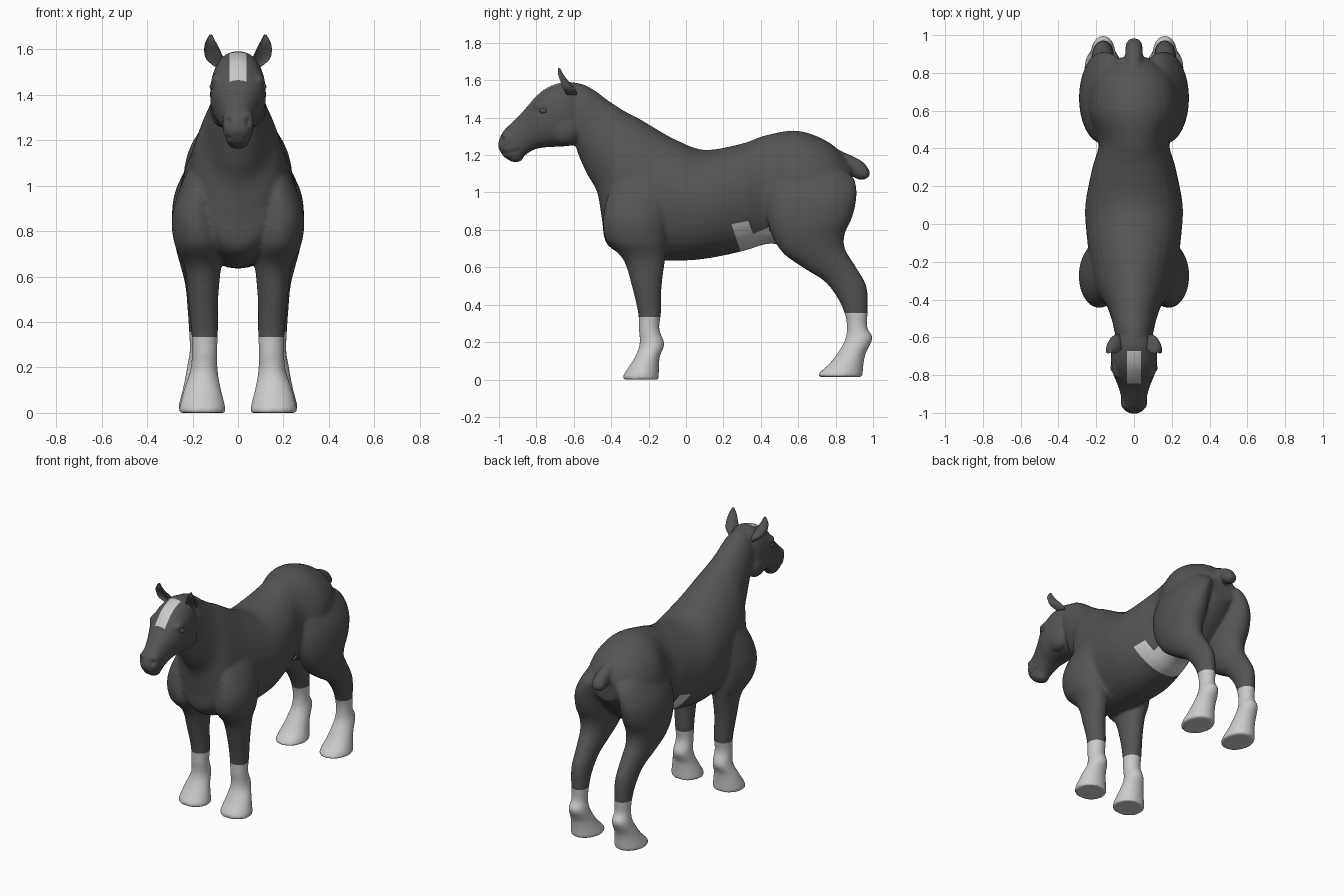
import bpy, bmesh, math
from mathutils import Vector

if "Cube" in bpy.data.objects:
    bpy.data.objects.remove(bpy.data.objects["Cube"])


def material(name, v):
    m = bpy.data.materials.new(name)
    m.diffuse_color = (v, v, v, 1)
    m.use_nodes = True
    m.node_tree.nodes["Principled BSDF"].inputs["Base Color"].default_value = m.diffuse_color
    return m


dark, light = material("dark_coat", 0.09), material("light_coat", 0.55)


def spline(a, b, c, d, t):
    return [0.5 * (2 * q + (r - p) * t + (2 * p - 5 * q + 4 * r - s) * t * t
                   + (3 * q - p - 3 * r + s) * t ** 3) for p, q, r, s in zip(a, b, c, d)]


# Skin over sections: (y, z) on one edge, (y, z) on the other, x centre, half width
def loft(name, secs, side=1, cup=False, power=1.0, n=32, sub=6):
    rows = []
    for i in range(len(secs) - 1):
        four = [secs[min(max(i + k, 0), len(secs) - 1)] for k in (-1, 0, 1, 2)]
        rows += [spline(*four, j / sub) for j in range(sub)]
    rows.append(secs[-1])
    bm = bmesh.new()
    rings = []
    for y1, z1, y2, z2, x, w in rows:
        ring = []
        for k in range(n):
            a = 2 * math.pi * k / n
            c, s = [math.copysign(abs(v) ** power, v) for v in (math.cos(a), math.sin(a))]
            if cup and s > 0:
                s *= -0.4
            ring.append(bm.verts.new((side * (x + w * c), (y1 + y2) / 2 + s * (y1 - y2) / 2,
                                      (z1 + z2) / 2 + s * (z1 - z2) / 2)))
        rings.append(ring)
    for r, q in zip(rings, rings[1:]):
        for k in range(n):
            bm.faces.new((r[k], r[(k + 1) % n], q[(k + 1) % n], q[k]))
    bm.faces.new(rings[0])
    bm.faces.new(rings[-1])
    bmesh.ops.recalc_face_normals(bm, faces=bm.faces)
    me = bpy.data.meshes.new(name)
    bm.to_mesh(me)
    bm.free()
    ob = bpy.data.objects.new(name, me)
    bpy.context.collection.objects.link(ob)
    return ob


def ball(name, loc, scale):
    bpy.ops.mesh.primitive_uv_sphere_add(segments=20, ring_count=12, radius=1, location=loc)
    ob = bpy.context.object
    ob.name, ob.scale = name, scale
    return ob


# Rump, barrel, chest and neck
torso = [(.885, 1.15, .87, .97, 0, .09), (.77, 1.265, .77, .85, 0, .2), (.6, 1.33, .6, .72, 0, .24),
         (.43, 1.307, .44, .725, 0, .187), (.3, 1.262, .3, .685, 0, .22), (.1, 1.228, .1, .645, 0, .258),
         (-.05, 1.28, -.08, .635, 0, .25), (-.15, 1.335, -.28, .65, 0, .23), (-.25, 1.395, -.42, .72, 0, .205),
         (-.31, 1.425, -.45, .86, 0, .18), (-.36, 1.455, -.475, 1.0, 0, .15),
         (-.42, 1.495, -.53, 1.1, 0, .127), (-.48, 1.54, -.575, 1.2, 0, .112),
         (-.54, 1.575, -.59, 1.25, 0, .105), (-.6, 1.59, -.62, 1.28, 0, .09)]
# Skull, cheeks and muzzle
head = [(-.57, 1.57, -.56, 1.29, 0, .08), (-.64, 1.593, -.60, 1.255, 0, .11), (-.74, 1.563, -.67, 1.245, 0, .123),
        (-.81, 1.507, -.745, 1.242, 0, .115), (-.87, 1.435, -.81, 1.23, 0, .09), (-.93, 1.375, -.86, 1.2, 0, .072),
        (-.975, 1.33, -.90, 1.18, 0, .067), (-1.0, 1.28, -.94, 1.175, 0, .056), (-1.006, 1.24, -.97, 1.185, 0, .028)]
front_leg = [(-.28, 1.2, -.05, 1.17, .10, .05), (-.39, 1.05, -.06, 1.04, .155, .078), (-.44, .89, -.10, .86, .187, .102),
             (-.43, .75, -.105, .74, .172, .108), (-.335, .64, -.112, .64, .155, .08), (-.29, .5, -.13, .5, .153, .066),
             (-.257, .36, -.133, .36, .147, .059), (-.252, .27, -.142, .27, .147, .056), (-.25, .18, -.115, .19, .15, .061),
             (-.285, .1, -.14, .12, .156, .08), (-.335, .025, -.145, .02, .157, .102), (-.338, 0, -.143, 0, .157, .102)]
hind_leg = [(.52, 1.22, .8, 1.15, .10, .07), (.435, 1.09, .895, 1.08, .125, .1), (.425, .95, .912, .98, .165, .114),
            (.445, .81, .89, .87, .177, .114), (.51, .685, .85, .78, .175, .1), (.63, .595, .85, .7, .172, .08),
            (.74, .525, .91, .6, .167, .065), (.81, .435, .965, .5, .165, .058), (.85, .345, .972, .38, .163, .053),
            (.86, .27, .97, .28, .163, .05), (.845, .2, .998, .22, .163, .06), (.78, .1, .958, .13, .165, .076),
            (.712, .035, .945, .03, .165, .097), (.708, .013, .948, .013, .165, .097)]
tail = [(.8, 1.235, .78, 1.12, 0, .045), (.88, 1.2, .845, 1.11, 0, .047), (.945, 1.165, .89, 1.085, 0, .046),
        (.98, 1.12, .92, 1.07, 0, .044), (.985, 1.09, .95, 1.065, 0, .025)]
parts = [loft("torso", torso), loft("head", head, power=.85), loft("tail", tail)]
for s in (1, -1):
    parts += [loft("front_leg", front_leg, s), loft("hind_leg", hind_leg, s),
              ball("nostril_bulge", (s * .035, -.955, 1.285), (.036, .038, .045)),
              ball("brow", (s * .09, -.765, 1.465), (.03, .05, .028)),
              ball("cheek", (s * .07, -.655, 1.34), (.053, .088, .085))]
parts.append(ball("chin", (0, -.912, 1.192), (.048, .045, .032)))

# Fuse everything into one smooth skin
bpy.ops.object.select_all(action='DESELECT')
for p in parts:
    p.select_set(True)
body = parts[0]
bpy.context.view_layer.objects.active = body
bpy.ops.object.join()
body.name = body.data.name = "horse_body"
rm = body.modifiers.new("fuse", 'REMESH')
rm.mode, rm.voxel_size = 'VOXEL', 0.01
sm = body.modifiers.new("soften", 'SMOOTH')
sm.factor, sm.iterations = 0.5, 9
for m in ("fuse", "soften"):
    bpy.ops.object.modifier_apply(modifier=m)
body.data.materials.clear()
body.data.materials.append(dark)
body.data.materials.append(light)

bm = bmesh.new()
bm.from_mesh(body.data)
bm.normal_update()

# Nostrils and mouth line pressed into the muzzle
dents = [(.05, -.985, 1.285, .025, .016)]
dents += [(.06 - .004 * i, -.9 - .018 * i, 1.222 - .003 * i, .017, .007) for i in range(6)]
for v in [v for v in bm.verts if v.co.y < -.85]:
    push = max(d * max(0, 1 - (Vector((abs(v.co.x), v.co.y, v.co.z)) - Vector((x, y, z))).length / r) ** .7
               for x, y, z, r, d in dents)
    v.co -= v.normal * push


# Coat markings: cut clean edges, then colour by region
def cut(co, no, near):
    faces = [f for f in bm.faces if near(f.calc_center_median())]
    geom = set(faces)
    for f in faces:
        geom.update(f.verts)
        geom.update(f.edges)
    bmesh.ops.bisect_plane(bm, geom=list(geom), dist=1e-5, plane_co=Vector(co), plane_no=Vector(no))


def on_leg(c): return c.z < .5
def on_face(c): return c.y < -.6 and c.z > 1.3
def on_belly(c): return .15 < c.y < .55 and c.z < .95


cut((0, 0, .335), (0, 0, 1), lambda c: on_leg(c) and c.y < .3)
cut((0, 0, .355), (0, 0, 1), lambda c: on_leg(c) and c.y > .3)
for s in (1, -1):
    cut((s * .038, 0, 0), (1, 0, 0), on_face)
cut((0, -.845, 0), (0, 1, 0), on_face)
cut((0, -.672, 0), (0, 1, 0), on_face)
cut((0, .24, .84), (0, .15, .05), on_belly)
cut((0, .35, .8), (0, .14, .05), on_belly)
cut((0, .24, .83), (0, -.2, 1), on_belly)
cut((0, .36, .78), (0, -.4, 1), on_belly)
for f in bm.faces:
    c = f.calc_center_median()
    f.smooth = True
    sock = c.z < (.335 if c.y < .3 else .355)
    blaze = abs(c.x) < .038 and -.845 < c.y < -.672 and c.z > 1.4
    patch = (c.z < .9 and .15 * (c.y - .24) + .05 * (c.z - .84) > 0 and c.y < .43 + max(0, .83 - c.z) * .5
             and (c.z - .83 < .2 * (c.y - .24) if .14 * (c.y - .35) + .05 * (c.z - .8) < 0
                  else c.z - .78 < .4 * (c.y - .36)))
    f.material_index = int(sock or blaze or patch)
bm.to_mesh(body.data)
bm.free()

# Cupped ears and eyes
ear = [(-.69, 1.525, -.585, 1.52, .08, .02), (-.725, 1.56, -.59, 1.55, .1, .038), (-.72, 1.6, -.62, 1.585, .113, .036),
       (-.715, 1.635, -.652, 1.625, .12, .024), (-.695, 1.668, -.672, 1.663, .12, .005)]
for s, side in ((1, "left"), (-1, "right")):
    e = loft(side + "_ear", ear, s, cup=True)
    eye = ball(side + "_eye", (s * .107, -.762, 1.437), (.018, .022, .016))
    for ob in (e, eye):
        ob.data.materials.append(dark)
        bpy.ops.object.select_all(action='DESELECT')
        ob.select_set(True)
        bpy.context.view_layer.objects.active = ob
        bpy.ops.object.shade_smooth_by_angle(angle=math.radians(60))
